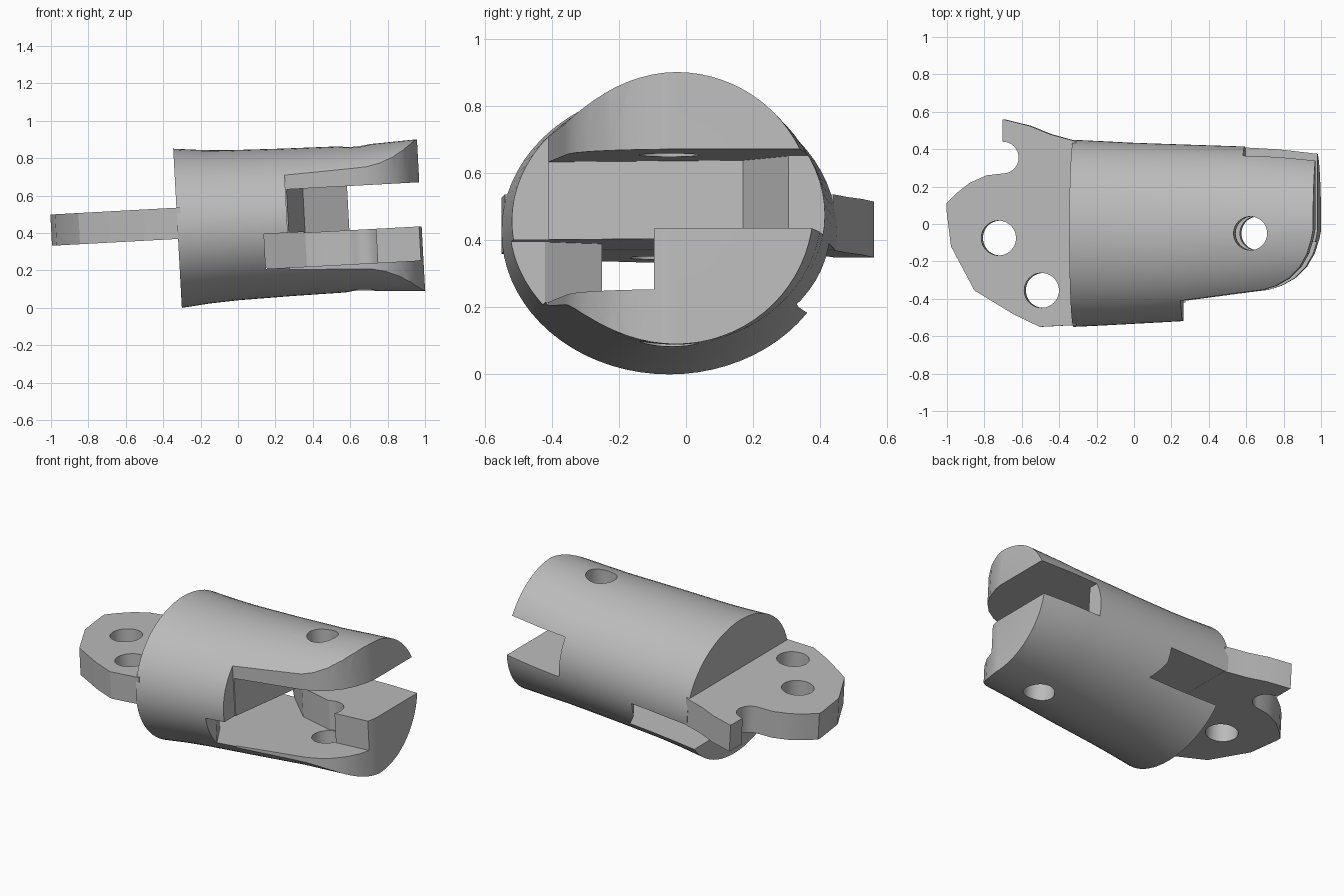
import bpy, bmesh, math
from mathutils import Matrix

cube = bpy.data.objects.get("Cube")
if cube:
    bpy.data.objects.remove(cube, do_unlink=True)

TILT = Matrix.Rotation(-0.054, 4, 'Y')

grey = bpy.data.materials.new("light_grey")
grey.use_nodes = True
grey.diffuse_color = (0.5, 0.5, 0.5, 1)
grey.node_tree.nodes["Principled BSDF"].inputs["Base Color"].default_value = (0.5, 0.5, 0.5, 1)


def make(name, bm):
    bmesh.ops.recalc_face_normals(bm, faces=bm.faces)
    me = bpy.data.meshes.new(name)
    bm.to_mesh(me)
    bm.free()
    me.materials.append(grey)
    ob = bpy.data.objects.new(name, me)
    bpy.context.collection.objects.link(ob)
    return ob


def prism(name, outline, low, high):
    """Extrude a plan outline between two heights."""
    bm = bmesh.new()
    face = bm.faces.new([bm.verts.new((x, y, low)) for x, y in outline])
    ext = bmesh.ops.extrude_face_region(bm, geom=[face])
    verts = [v for v in ext["geom"] if isinstance(v, bmesh.types.BMVert)]
    bmesh.ops.translate(bm, verts=verts, vec=(0, 0, high - low))
    return make(name, bm)


def arc(cx, cy, r, start, end, n):
    angles = [math.radians(start + (end - start) * i / n) for i in range(n + 1)]
    return [(cx + r * math.cos(t), cy + r * math.sin(t)) for t in angles]


def drill(name, x, y, r):
    return prism(name, arc(x, y, r, 0, 352.5, 47), -0.5, 1.5)


def cut(target, cutter):
    mod = target.modifiers.new("cut", 'BOOLEAN')
    mod.operation = 'DIFFERENCE'
    mod.solver = 'EXACT'
    mod.object = cutter
    bpy.context.view_layer.objects.active = target
    bpy.ops.object.modifier_apply(modifier=mod.name)
    bpy.data.objects.remove(cutter, do_unlink=True)


def finish(ob):
    ob.data.transform(TILT)
    bpy.ops.object.select_all(action='DESELECT')
    ob.select_set(True)
    bpy.context.view_layer.objects.active = ob
    bpy.ops.object.shade_smooth_by_angle(angle=math.radians(25))


# Barrel lofted through ellipses: position, centre y, half width, half height
stations = [(-0.30, -0.05, 0.50, 0.426), (-0.15, -0.05, 0.493, 0.411),
            (0.0, -0.05, 0.485, 0.402), (0.29, -0.047, 0.472, 0.395),
            (0.65, -0.037, 0.45, 0.39), (0.8, -0.033, 0.437, 0.396),
            (1.004, -0.03, 0.41, 0.406)]
SIDES = 72
bm = bmesh.new()
rings = []
for x, cy, ry, rz in stations:
    ts = [math.tau * i / SIDES for i in range(SIDES)]
    rings.append([bm.verts.new((x, cy + ry * math.cos(t), 0.442 + rz * math.sin(t))) for t in ts])
for a, b in zip(rings, rings[1:]):
    for i in range(SIDES):
        j = (i + 1) % SIDES
        bm.faces.new((a[i], a[j], b[j], b[i]))
bm.faces.new(rings[0])
bm.faces.new(rings[-1])
barrel = make("clevis_barrel", bm)

# Rounded front corner of both fork plates
cut(barrel, prism("corner_cutter", [
    (0.287, -0.9), (0.287, -0.41), (0.65, -0.362), (0.73, -0.352), (0.80, -0.33),
    (0.87, -0.29), (0.93, -0.23), (0.97, -0.16), (0.995, -0.08), (1.01, 0),
    (1.3, 0), (1.3, -0.9)], -0.5, 1.5))

# Upper slot between the fork plates
cut(barrel, prism("slot_cutter", [
    (0.287, -0.9), (0.287, -0.45), (0.38, 0.17), (0.617, 0.305), (0.617, 0.9),
    (1.3, 0.9), (1.3, -0.9)], 0.382, 0.618))

# Lower pocket, running back under the lug
cut(barrel, prism("pocket_cutter", [
    (0.16, -0.9), (0.16, -0.42), (0.06, -0.25), (-0.6, -0.25), (-0.6, 0.9), (0.1, 0.9),
    (0.1, 0.4), (0.38, 0.12), (0.62, 0.04)] + arc(0.67, -0.05, 0.1, 115, -27, 12)
    + [(1.3, -0.095), (1.3, -0.9)], 0.2, 0.386))

# Pin hole through the fork
cut(barrel, drill("pin_cutter", 0.668, -0.05, 0.09))
finish(barrel)

# Flat lug with a scooped hook and two bolt holes
lug = prism("mounting_lug", [(-0.28, 0.44), (-0.31, 0.45), (-0.42, 0.48), (-0.53, 0.525), (-0.673, 0.56)]
            + arc(-0.673, 0.355, 0.085, 90, -90, 16)
            + [(-0.76, 0.26), (-0.85, 0.22), (-0.92, 0.165), (-0.975, 0.11),
               (-0.975, 0.08), (-0.95, -0.12), (-0.825, -0.355), (-0.62, -0.48),
               (-0.475, -0.55), (-0.28, -0.54)], 0.385, 0.552)
for x, y in ((-0.695, -0.075), (-0.465, -0.355)):
    cut(lug, drill("bolt_cutter", x, y, 0.093))
finish(lug)
